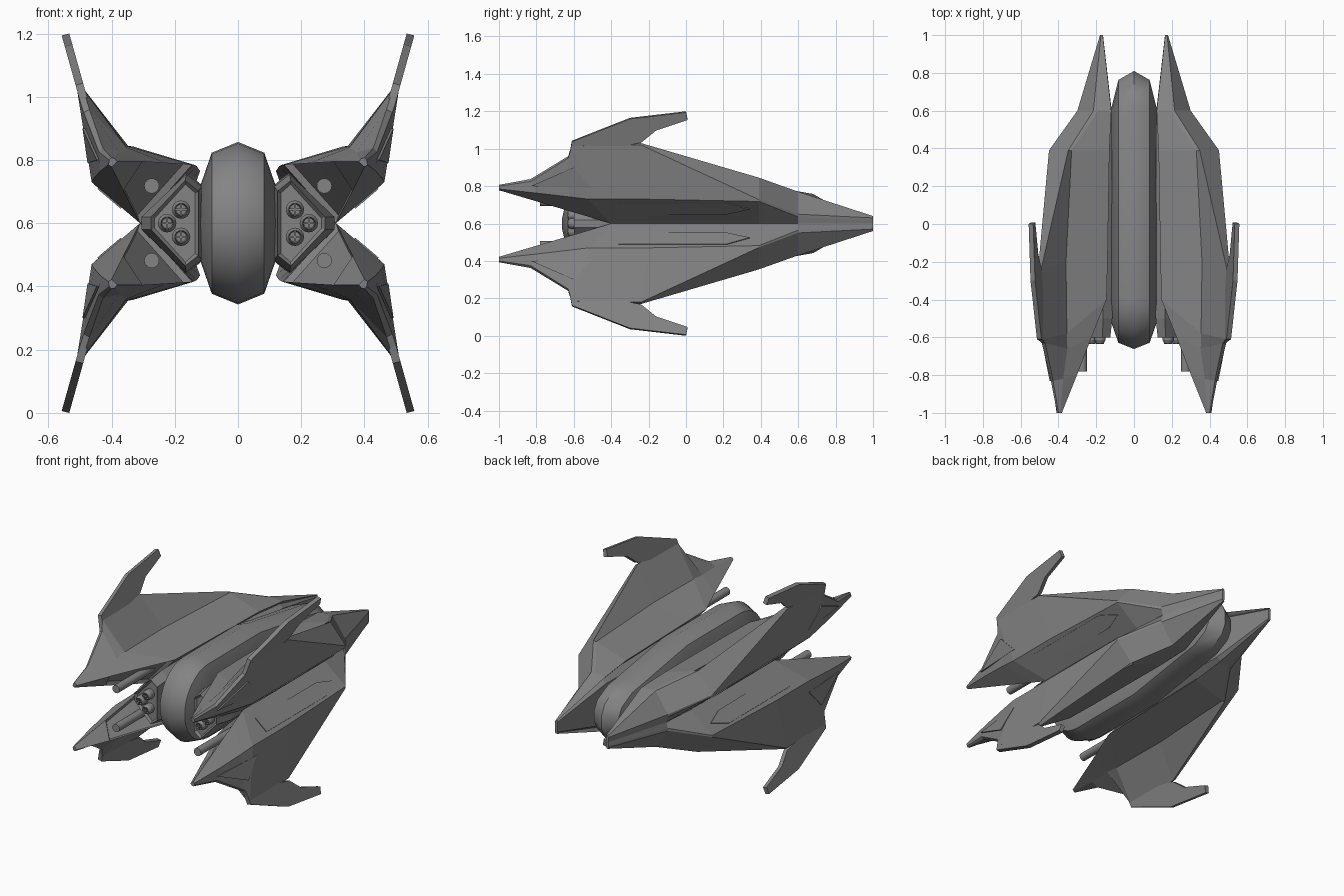
import bpy, bmesh, math
from mathutils import Vector, Matrix

MID = Vector((0, 0, 0.6))
cube = bpy.data.objects.get("Cube")
if cube:
    bpy.data.objects.remove(cube, do_unlink=True)


def material(name, value):
    m = bpy.data.materials.new(name)
    m.use_nodes = True
    m.diffuse_color = (value, value, value, 1)
    m.node_tree.nodes["Principled BSDF"].inputs["Base Color"].default_value = m.diffuse_color
    return m


HULL = material("hull_grey", 0.23)


def finish(name, bm, mirror="", smooth=0):
    bmesh.ops.recalc_face_normals(bm, faces=bm.faces)
    me = bpy.data.meshes.new(name)
    bm.to_mesh(me)
    bm.free()
    ob = bpy.data.objects.new(name, me)
    ob.location = MID
    me.materials.append(HULL)
    bpy.context.collection.objects.link(ob)
    if smooth:
        bpy.ops.object.select_all(action="DESELECT")
        ob.select_set(True)
        bpy.context.view_layer.objects.active = ob
        bpy.ops.object.shade_smooth_by_angle(angle=math.radians(smooth))
    if mirror:
        mod = ob.modifiers.new("Mirror", "MIRROR")
        mod.use_axis = ["x" in mirror, False, "z" in mirror]
        mod.use_mirror_merge = False
    return ob


def loft(sections):
    """Skin closed rings of points; returns the mesh and its faces by strip."""
    bm = bmesh.new()
    rings = [[bm.verts.new(p) for p in s] for s in sections]
    n = len(rings[0])
    strips = [[] for _ in range(n)]
    for a, b in zip(rings, rings[1:]):
        for i in range(n):
            j = (i + 1) % n
            strips[i].append(bm.faces.new((a[i], a[j], b[j], b[i])))
    bm.faces.new(rings[0])
    bm.faces.new(rings[-1])
    return bm, strips


def plate(name, points, offset, mirror="xz"):
    """Flat polygon thickened by an offset vector, centred on the outline."""
    half = Vector(offset) / 2
    bm, _ = loft([[Vector(p) - half for p in points], [Vector(p) + half for p in points]])
    return finish(name, bm, mirror)


def rod(bm, x, z, y0, y1, r0, r1, sides=16):
    m = Matrix.Translation((x, (y0 + y1) / 2, z)) @ Matrix.Rotation(math.pi / 2, 4, "X")
    bmesh.ops.create_cone(bm, cap_ends=True, segments=sides, radius1=r1, radius2=r0,
                          depth=y1 - y0, matrix=m)


# Fuselage: round-nosed side outline, shrunk towards both flanks
def side_outline(x, inset):
    height = .257 - inset
    angles = [math.radians(a) for a in range(7, 91, 12)] + [math.pi / 2]
    top = [(-.4 - (.264 - inset) * math.cos(a), height * math.sin(a)) for a in angles]
    tail = [(.6, .172), (.68, .158), (.78, .1), (.81, .04)]
    top += [(.1, height)] + [(y - 1.4 * inset, z * height / .257) for y, z in tail]
    return [(x, y, z) for y, z in top] + [(x, y, -z) for y, z in reversed(top)]


slices = [(-.118, .135), (-.083, .034), (0, 0), (.083, .034), (.118, .135)]
bm, _ = loft([side_outline(x, inset) for x, inset in slices])
finish("fuselage", bm, smooth=45)

# Wing: rails run inner top, crease, fin edge, fin underside, outer ridge, keel
wing = [
    [(.382, -1, .195), (.39, -1, .205), (.4, -1, .207), (.407, -1, .2), (.41, -1, .185), (.4, -1, .178)],
    [(.302, -.8, .195), (.375, -.82, .225), (.428, -.83, .238), (.44, -.83, .225), (.438, -.8, .163), (.363, -.75, .104)],
    [(.225, -.6, .19), (.353, -.66, .24), (.47, -.63, .36), (.488, -.63, .35), (.456, -.62, .142), (.325, -.5, .03)],
    [(.145, -.4, .185), (.355, -.58, .245), (.49, -.61, .425), (.508, -.61, .415), (.463, -.52, .13), (.31, -.4, 0)],
    [(.14, -.2, .185), (.36, -.2, .245), (.492, -.24, .43), (.508, -.24, .42), (.463, -.2, .13), (.31, -.2, 0)],
    [(.13, .39, .18), (.33, .39, .242), (.348, .39, .245), (.45, .39, .128), (.45, .39, .118), (.305, .39, 0)],
    [(.12, .6, .165), (.19, .6, .17), (.215, .6, .17), (.3, .6, .05), (.298, .6, .035), (.29, .6, 0)],
    [(.165, 1, .04), (.17, 1, .04), (.175, 1, .04), (.18, 1, .03), (.18, 1, .02), (.178, 1, 0)],
]
bm, strips = loft(wing)
bmesh.ops.recalc_face_normals(bm, faces=bm.faces)
bmesh.ops.inset_region(bm, faces=strips[-1][1:3], thickness=.012, depth=-.02, use_even_offset=True)
finish("wing", bm, "xz")


# Swept fin on each wing tip, leaning outward as it rises
def lean(y, z):
    return (.499 + (z - .43) * .28, y, z)


fin = [(-.625, .36), (-.61, .44), (-.3, .562), (0, .597), (.008, .556), (-.16, .5), (-.24, .435)]
plate("wing_fin", [lean(y, z) for y, z in fin], (.024, 0, -.006))


# Long panel under each wing, between keel and outer ridge
def under(y, t):
    return (.31 + .153 * t, y, .13 * t)


panel = [(-.36, .38), (-.36, .86), (.22, .86), (.34, .6), (.22, .4)]
plate("wing_panel", [under(y, t) for y, t in panel], (.006, 0, -.007))

# Triangular cheek by the leading edge
plate("wing_cheek", [(.443, -.83, .2), (.472, -.5, .19), (.488, -.6, .3)], (.008, 0, 0))


# Core joining the upper and lower wing on each side, with a recessed front
def core_ring(y, inner, top, outer):
    half = [(inner, top * .75), (inner + .05 * top / .16, top), (outer, .02)]
    return [(x, y, z) for x, z in half] + [(x, y, -z) for x, z in reversed(half)]


bm, strips = loft([core_ring(-.6, .125, .135, .275), core_ring(-.5, .115, .155, .305),
                   core_ring(.6, .118, .165, .29), core_ring(1, .164, .04, .178)])
cap = [f for f in bm.faces if all(v.co.y < -.59 for v in f.verts)]
bmesh.ops.recalc_face_normals(bm, faces=bm.faces)
bmesh.ops.inset_region(bm, faces=cap, thickness=.012, depth=-.015)
finish("wing_core", bm, "x")

# Gun barrel in each front recess
bm = bmesh.new()
rod(bm, .273, .118, -.78, -.4, .024, .024)
finish("gun_barrel", bm, "xz", 40)

# Cluster of three nozzles, each with a recessed mouth and cross bars
bm = bmesh.new()
for x, z in ((.18, .043), (.18, -.043), (.224, 0)):
    rod(bm, x, z, -.615, -.5, .029, .029)
    rod(bm, x, z, -.632, -.615, .02, .029)
    mouth = [f for f in bm.faces if len(f.verts) > 4 and f.calc_center_median().y < -.63
             and abs(f.calc_center_median().x - x) + abs(f.calc_center_median().z - z) < .01]
    bmesh.ops.inset_region(bm, faces=mouth, thickness=.004, depth=-.02)
    for size in ((.04, .008, .006), (.006, .008, .04)):
        m = Matrix.Translation((x, -.63, z)) @ Matrix.Diagonal((*size, 1))
        bmesh.ops.create_cube(bm, size=1, matrix=m)
finish("nozzle_cluster", bm, "x", 40)
